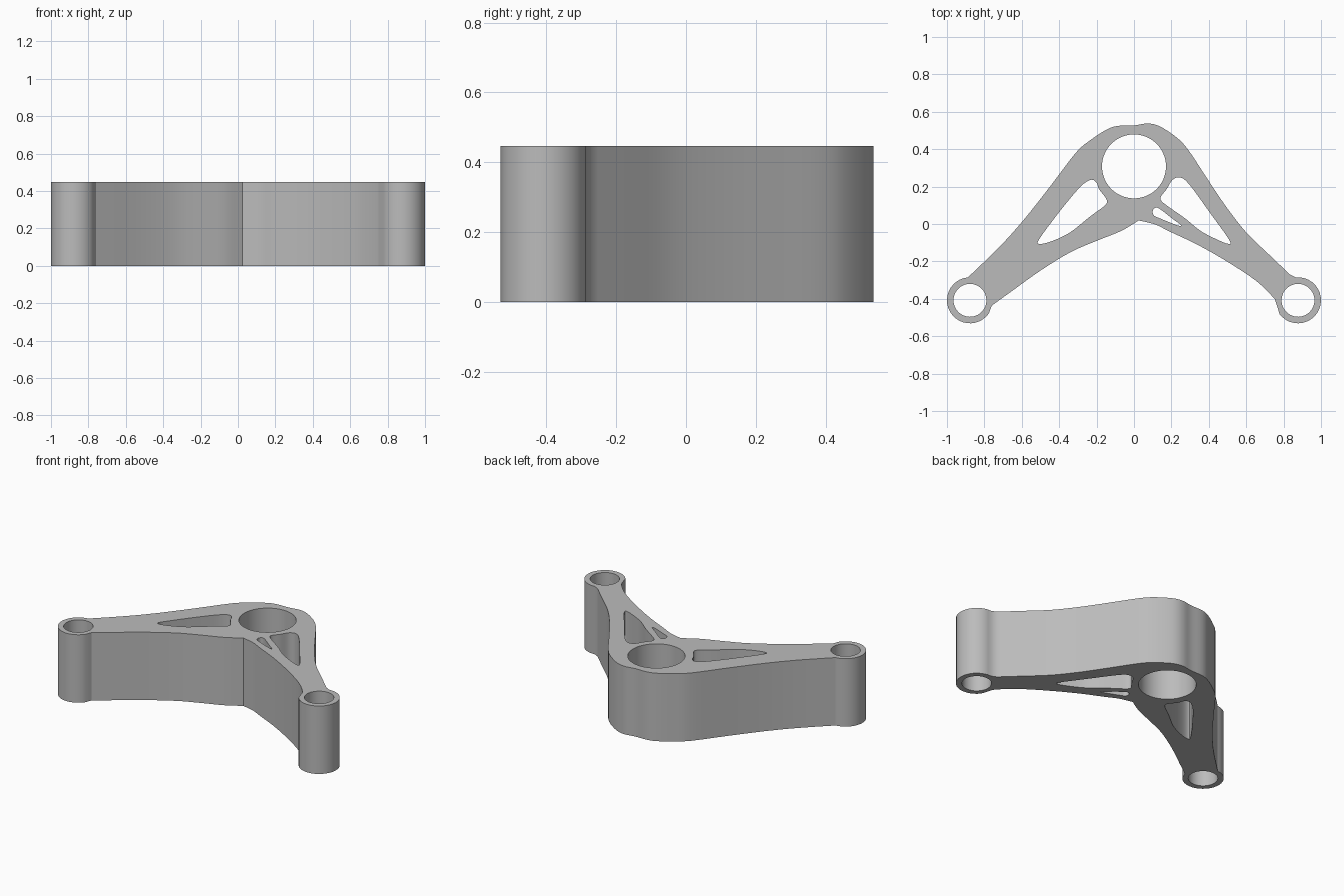
import bpy, bmesh, math
from mathutils import Vector

if "Cube" in bpy.data.objects:
    bpy.data.objects.remove(bpy.data.objects["Cube"], do_unlink=True)

HEIGHT = 0.447
END_X, END_Y = 0.877, -0.408


def arc(cx, cy, r, start, end, steps):
    """Points from the start angle to the end angle, in degrees."""
    angles = [math.radians(start + (end - start) * i / steps) for i in range(steps + 1)]
    return [Vector((cx + r * math.cos(a), cy + r * math.sin(a))) for a in angles]


def smooth(points, closed=False, steps=4):
    """Catmull-Rom curve through a few control points."""
    p = [Vector(q) for q in points]
    n = len(p)
    p = [p[-1]] + p + [p[0], p[1]] if closed else [p[0]] + p + [p[-1]]
    out = []
    for i in range(n if closed else n - 1):
        a, b, c, d = p[i:i + 4]
        for k in range(steps):
            t = k / steps
            out.append(0.5 * (2 * b + (c - a) * t + (2 * a - 5 * b + 4 * c - d) * t ** 2
                              + (3 * b - a - 3 * c + d) * t ** 3))
    return out if closed else out + [p[-2]]


# Outer edge: rear side, right end ring, two front sides, left end ring
rear = smooth([(-.877, -.275), (-.717, -.12), (-.588, .024), (-.449, .2), (-.31, .382),
               (-.235, .447), (-.155, .5), (-.09, .524), (0, .527), (.064, .537),
               (.118, .53), (.176, .5), (.246, .447), (.3, .382), (.38, .26),
               (.487, .1), (.6, -.045), (.727, -.168), (.834, -.27)])
front_left = smooth([(.754, -.404), (.7, -.345), (.62, -.28), (.47, -.184),
                     (.326, -.104), (.19, -.04), (.112, -.002), (.025, .019)])
front_right = smooth([(0, .003), (-.075, -.04), (-.21, -.094), (-.342, -.152),
                      (-.5, -.249), (-.663, -.366), (-.76, -.436)])
outline = (rear + arc(END_X, END_Y, 0.123, 95, -143, 22) + front_left
           + front_right + arc(-END_X, END_Y, 0.123, -35, -265, 22))

# Round bores
bores = [arc(0, .308, .171, 0, 354, 59),
         arc(END_X, END_Y, .088, 0, 350, 35),
         arc(-END_X, END_Y, .088, 0, 350, 35)]

# Lightening windows
window_right = smooth([(-.22, .236), (-.198, .217), (-.186, .185), (-.147, .132), (-.155, .1),
                       (-.235, .04), (-.342, -.045), (-.44, -.092), (-.503, -.106),
                       (-.508, -.083), (-.406, .056), (-.3, .185), (-.25, .228)], True)
window_left = smooth([(.144, .147), (.175, .187), (.207, .237), (.25, .248), (.3, .206),
                      (.406, .06), (.508, -.083), (.503, -.106), (.433, -.078),
                      (.353, -.035), (.273, .03), (.182, .094), (.146, .124)], True)
window_small = smooth([(.1, .07), (.118, .088), (.15, .072), (.203, .03), (.247, -.002),
                       (.249, -.01), (.22, -.003), (.139, .03), (.107, .045)], True)

# Filled profile with holes, extruded to full height
curve = bpy.data.curves.new("bracket_body", "CURVE")
curve.dimensions = "2D"
curve.fill_mode = "BOTH"
curve.extrude = HEIGHT / 2
for loop in [outline, window_right, window_left, window_small] + bores:
    spline = curve.splines.new("POLY")
    spline.points.add(len(loop) - 1)
    for point, co in zip(spline.points, loop):
        point.co = (co.x, co.y, 0, 1)
    spline.use_cyclic_u = True
body = bpy.data.objects.new("bracket_body", curve)
bpy.context.collection.objects.link(body)
bpy.ops.object.select_all(action="DESELECT")
bpy.context.view_layer.objects.active = body
body.select_set(True)
bpy.ops.object.convert(target="MESH")
body = bpy.context.object

# Weld caps to walls and stand the part on the ground
bm = bmesh.new()
bm.from_mesh(body.data)
bmesh.ops.remove_doubles(bm, verts=bm.verts, dist=0.0002)
bmesh.ops.translate(bm, verts=bm.verts, vec=(0, 0, HEIGHT / 2))
bmesh.ops.recalc_face_normals(bm, faces=bm.faces)
bm.to_mesh(body.data)
bm.free()
bpy.ops.object.shade_smooth_by_angle(angle=math.radians(30))

# Plain grey metal
grey = bpy.data.materials.new("plain_grey")
grey.use_nodes = True
color = (0.5, 0.5, 0.5, 1)
grey.diffuse_color = color
grey.node_tree.nodes["Principled BSDF"].inputs["Base Color"].default_value = color
body.data.materials.clear()
body.data.materials.append(grey)
